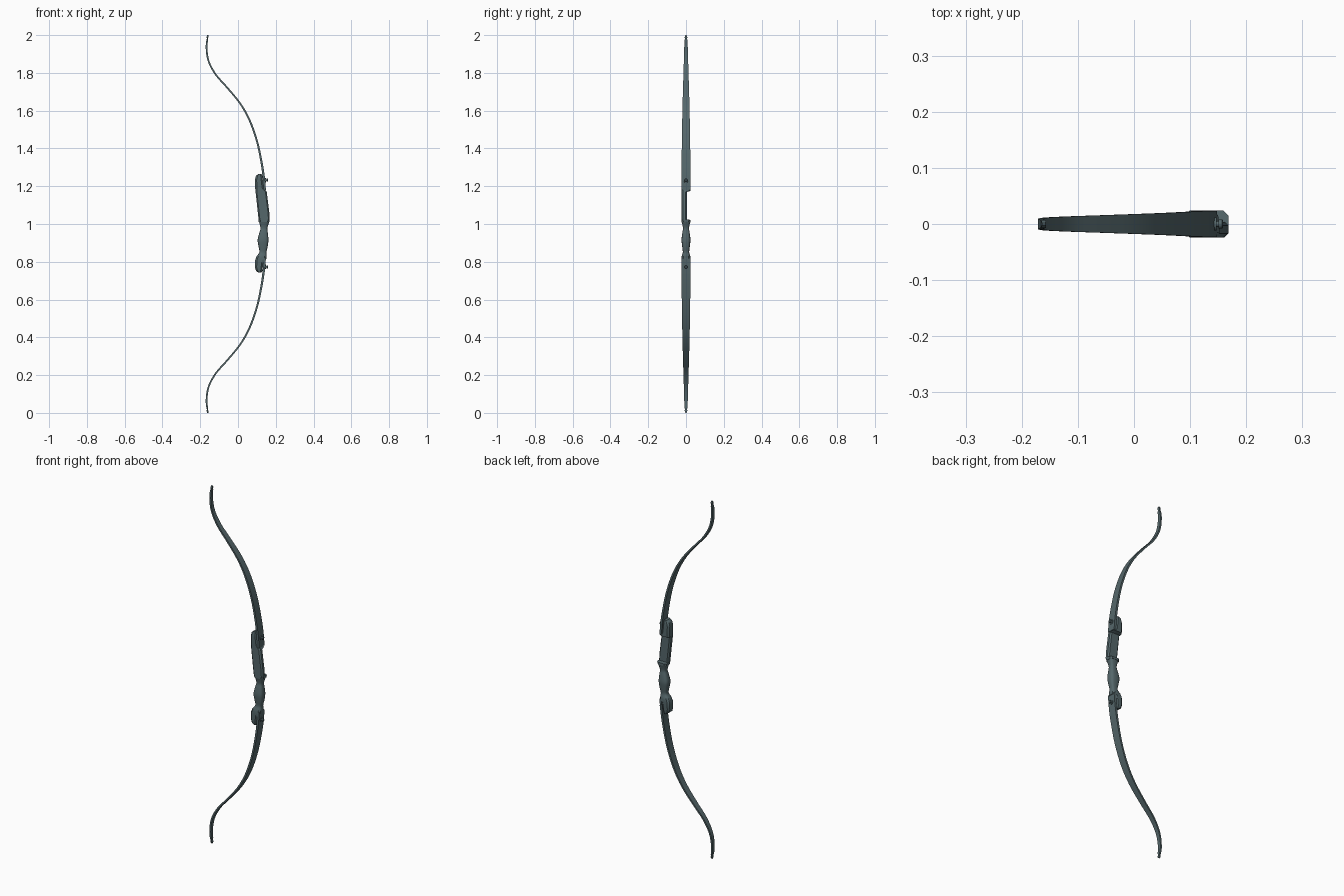
import bpy, bmesh, math
from mathutils import Vector

if "Cube" in bpy.data.objects:
    bpy.data.objects.remove(bpy.data.objects["Cube"])

mat = bpy.data.materials.new("dark_slate")
mat.diffuse_color = (0.09, 0.135, 0.145, 1)
mat.use_nodes = True
mat.node_tree.nodes["Principled BSDF"].inputs["Base Color"].default_value = mat.diffuse_color


def finish(name, bm, angle=35):
    bmesh.ops.recalc_face_normals(bm, faces=bm.faces)
    me = bpy.data.meshes.new(name)
    bm.to_mesh(me)
    bm.free()
    ob = bpy.data.objects.new(name, me)
    bpy.context.collection.objects.link(ob)
    me.materials.append(mat)
    bpy.ops.object.select_all(action='DESELECT')
    bpy.context.view_layer.objects.active = ob
    ob.select_set(True)
    bpy.ops.object.shade_smooth_by_angle(angle=math.radians(angle))
    return ob


def loft(rings):
    bm = bmesh.new()
    vs = [[bm.verts.new(p) for p in r] for r in rings]
    n = len(vs[0])
    for a, b in zip(vs, vs[1:]):
        for i in range(n):
            bm.faces.new((a[i], a[(i + 1) % n], b[(i + 1) % n], b[i]))
    bm.faces.new(vs[0])
    bm.faces.new(vs[-1])
    return bm


def spline(pts, steps):
    # Catmull-Rom through tuples of any length
    pts = [Vector(p) for p in pts]
    pts = [2 * pts[0] - pts[1]] + pts + [2 * pts[-1] - pts[-2]]
    out = []
    for a, b, c, d in zip(pts, pts[1:], pts[2:], pts[3:]):
        for k in range(steps):
            t = k / steps
            out.append(0.5 * (2 * b + (c - a) * t + (2 * a - 5 * b + 4 * c - d) * t * t
                              + (3 * b - a - 3 * c + d) * t ** 3))
    return out + [pts[-2]]


# limbs: x, z, half width, half thickness
path = [(.142, 1.18, .0235, .006), (.136, 1.25, .0235, .006), (.124, 1.33, .023, .0055),
        (.100, 1.44, .022, .005), (.061, 1.55, .020, .005), (.010, 1.64, .018, .0045),
        (-.060, 1.725, .0155, .0045), (-.117, 1.79, .0135, .0045), (-.155, 1.86, .0115, .0045),
        (-.1665, 1.93, .0095, .0045), (-.163, 1.975, .008, .0045)]


def limb(name, flip):
    s = [Vector((p[0], p[1], p[2], p[3])) for p in spline([Vector(q) for q in path], 4)]
    # nock groove and rounded tip
    s += [Vector(q) for q in [(-.1625, 1.978, .0055, .003), (-.162, 1.984, .0055, .003),
                              (-.1615, 1.987, .0075, .0045), (-.161, 1.996, .005, .004),
                              (-.1605, 2.0, .002, .003)]]
    rings = []
    for i, p in enumerate(s):
        a, b = s[max(i - 1, 0)], s[min(i + 1, len(s) - 1)]
        t = Vector((b[0] - a[0], b[1] - a[1])).normalized()
        if i > len(s) - 6:
            t = Vector((0, 1))
        ring = []
        for u, v in ((-1, -1), (1, -1), (1, 1), (-1, 1)):
            z = p[1] - t.x * p[3] * u
            ring.append((p[0] + t.y * p[3] * u, p[2] * v, 2 - z if flip else z))
        rings.append(ring)
    return finish(name, loft(rings))


limb("upper_limb", False)
limb("lower_limb", True)


# riser cross-sections: z, x min, x max, y min, y max, corner chamfer
def section(z, x0, x1, y0, y1, c):
    return [(x0 + c, y0, z), (x1 - c, y0, z), (x1, y0 + c, z), (x1, y1 - c, z),
            (x1 - c, y1, z), (x0 + c, y1, z), (x0, y1 - c, z), (x0, y0 + c, z)]


body = [(1.01, .110, .166, -.024, .024, .010), (1.022, .109, .168, -.024, .024, .009),
        (1.024, .109, .168, -.024, .004, .007), (1.06, .105, .166, -.024, .004, .007),
        (1.17, .093, .152, -.024, .004, .007), (1.175, .092, .150, -.024, .024, .009),
        (1.19, .091, .137, -.024, .024, .009), (1.235, .090, .131, -.024, .024, .009),
        (1.255, .095, .129, -.023, .023, .009), (1.265, .108, .124, -.019, .019, .005)]
finish("riser_window", loft([section(*b) for b in body]))


# grip: z, x min, x max, half width
grip = [(.795, .091, .140, .024), (.825, .096, .151, .0235), (.85, .113, .150, .017),
        (.88, .109, .157, .020), (.915, .104, .161, .0235), (.95, .112, .158, .020),
        (.975, .119, .155, .016), (.995, .116, .160, .019), (1.012, .111, .166, .0235)]


def rounded(z, x0, x1, w, n=20, e=0.65):
    ring = []
    for i in range(n):
        a = 2 * math.pi * i / n
        c, s = math.cos(a), math.sin(a)
        ring.append(((x0 + x1) / 2 + (x1 - x0) / 2 * math.copysign(abs(c) ** e, c),
                     w * math.copysign(abs(s) ** e, s), z))
    return ring


finish("grip", loft([rounded(*p) for p in spline(grip, 4)]), 50)

# lower limb pocket
low = [(.742, .108, .124, -.019, .019, .005), (.752, .095, .129, -.023, .023, .009),
       (.77, .090, .131, -.024, .024, .009), (.81, .091, .137, -.024, .024, .009),
       (.815, .094, .150, -.024, .024, .009), (.83, .099, .150, -.022, .022, .009)]
finish("lower_pocket", loft([section(*b) for b in low]))


# limb bolts: washer and head
def bolt(name, z, tilt):
    rings = []
    for x, r in ((.110, .006), (.142, .006), (.142, .012), (.147, .012), (.147, .005),
                 (.151, .005), (.151, .008), (.157, .008), (.159, .006)):
        rings.append([(x, r * math.cos(k * math.pi / 8),
                       z + tilt * (x - .14) + r * math.sin(k * math.pi / 8)) for k in range(16)])
    finish(name, loft(rings))


bolt("upper_limb_bolt", 1.23, .15)
bolt("lower_limb_bolt", .775, -.15)
